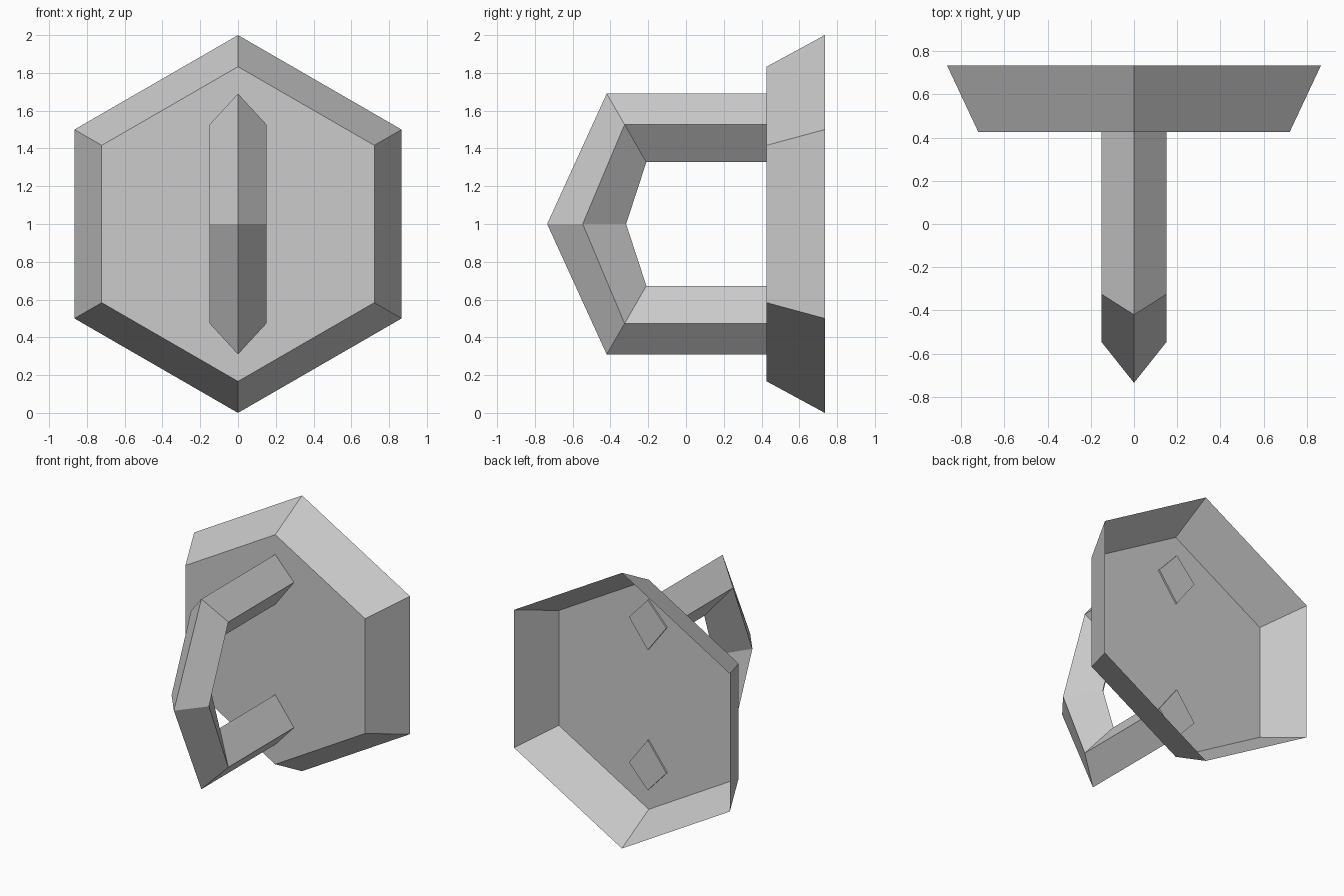
import bpy
import bmesh
from math import sin, cos, pi

cube = bpy.data.objects.get("Cube")
if cube:
    bpy.data.objects.remove(cube, do_unlink=True)

# Single flat grey
grey = bpy.data.materials.new("light grey")
grey.use_nodes = True
colour = (0.6, 0.6, 0.6, 1)
grey.diffuse_color = colour
grey.node_tree.nodes["Principled BSDF"].inputs["Base Color"].default_value = colour


def loft(name, rings, cap_start=True, cap_end=True):
    """Join successive closed rings of points with quads and cap the ends."""
    bm = bmesh.new()
    loops = [[bm.verts.new(p) for p in ring] for ring in rings]
    for a, b in zip(loops, loops[1:]):
        n = len(a)
        for i in range(n):
            j = (i + 1) % n
            bm.faces.new((a[i], a[j], b[j], b[i]))
    if cap_start:
        bm.faces.new(loops[0])
    if cap_end:
        bm.faces.new(loops[-1])
    bmesh.ops.recalc_face_normals(bm, faces=bm.faces[:])
    mesh = bpy.data.meshes.new(name)
    bm.to_mesh(mesh)
    bm.free()
    mesh.materials.append(grey)
    obj = bpy.data.objects.new(name, mesh)
    bpy.context.collection.objects.link(obj)
    return obj


def hexagon(radius, y):
    return [(radius * sin(k * pi / 3), y, 1 + radius * cos(k * pi / 3))
            for k in range(6)]


def diamond(outer, side, inner):
    """Handle section from (y, height above the middle) pairs."""
    w = 0.15
    return [(x, y, 1 + h) for x, (y, h) in
            ((0, outer), (w, side), (0, inner), (-w, side))]


# Hexagonal dish, open at the back
front_y, back_y = 0.427, 0.735
loft("hexagonal_dish", [hexagon(0.833, front_y), hexagon(1, back_y)], cap_end=False)

# Bent diamond-section handle, ends just through the dish floor
end_y = front_y + 0.012
heights = (0.69, 0.527, 0.327)
corner_y = (-0.42, -0.325, -0.21)
apex_y = (-0.735, -0.547, -0.317)


def station(ys, sign):
    return diamond(*[(y, sign * h) for y, h in zip(ys, heights)])


ends = (end_y,) * 3
loft("handle", [station(ends, 1), station(corner_y, 1), station(apex_y, 0),
                station(corner_y, -1), station(ends, -1)])
